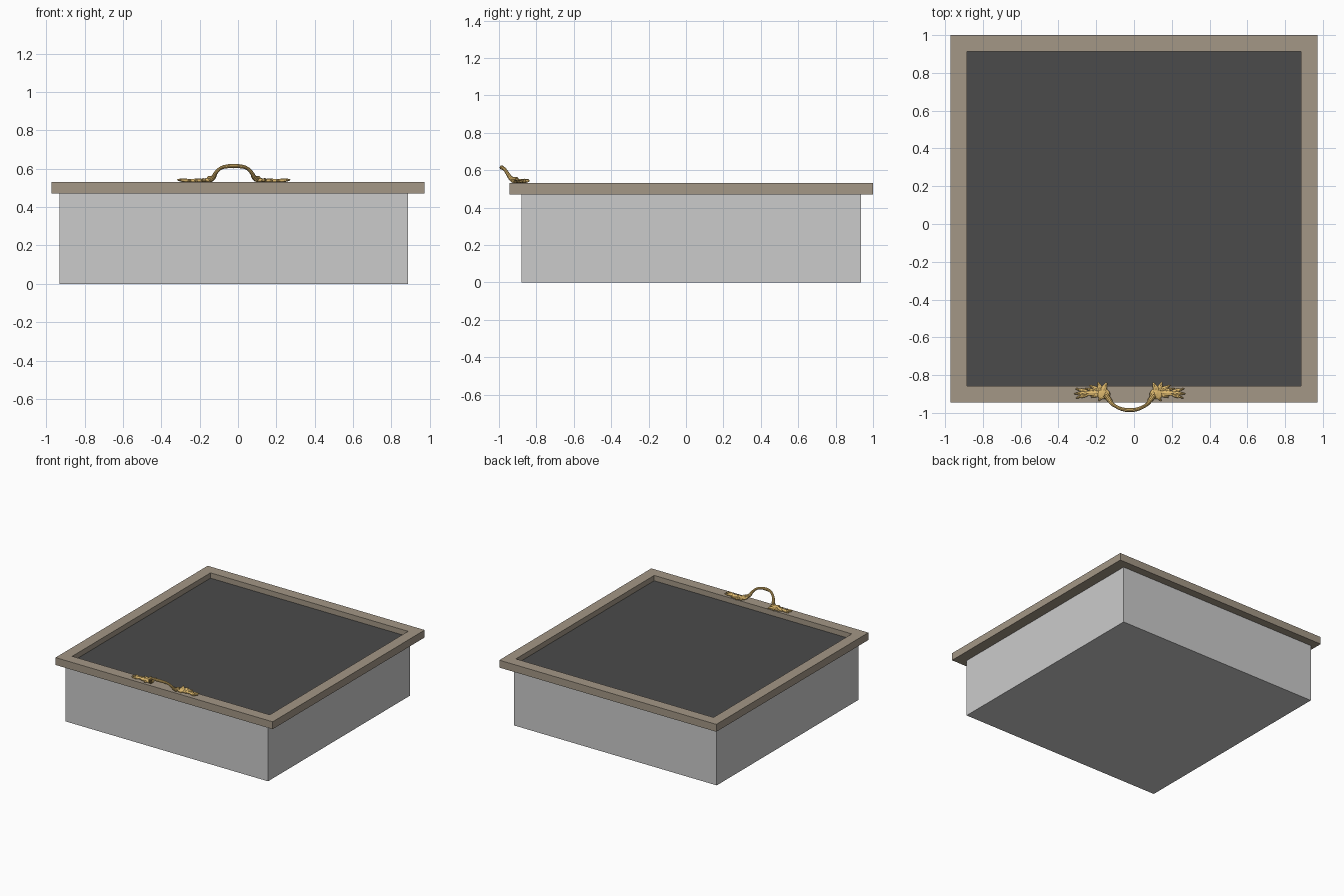
import bpy, bmesh
from math import radians, sin, cos, pi
from mathutils import Matrix, Vector

if "Cube" in bpy.data.objects:
    bpy.data.objects.remove(bpy.data.objects["Cube"])


def material(name, rgb):
    m = bpy.data.materials.new(name)
    m.diffuse_color = (*rgb, 1)
    m.use_nodes = True
    m.node_tree.nodes["Principled BSDF"].inputs["Base Color"].default_value = m.diffuse_color
    return m


def add_object(name, bm, mat=None, smooth=False):
    bmesh.ops.recalc_face_normals(bm, faces=bm.faces)
    me = bpy.data.meshes.new(name)
    bm.to_mesh(me)
    bm.free()
    ob = bpy.data.objects.new(name, me)
    bpy.context.collection.objects.link(ob)
    if mat:
        me.materials.append(mat)
    if smooth:
        me.shade_smooth()
    return ob


def box(name, x0, x1, y0, y1, z0, z1, mat=None):
    bm = bmesh.new()
    bmesh.ops.create_cube(bm, size=1)
    for v in bm.verts:
        v.co = ((x0 + x1) / 2 + v.co.x * (x1 - x0),
                (y0 + y1) / 2 + v.co.y * (y1 - y0),
                (z0 + z1) / 2 + v.co.z * (z1 - z0))
    return add_object(name, bm, mat)


wood = material("frame_brown", (0.37, 0.31, 0.24))
dark = material("panel_dark", (0.07, 0.07, 0.07))
gold = material("handle_gold", (0.75, 0.5, 0.16))

# Box body and recessed panel
box("body", -0.93, 0.885, -0.88, 0.935, 0, 0.47)
box("panel", -0.885, 0.885, -0.857, 0.912, 0.47, 0.487, dark)

# Frame: a one-piece rectangular ring
bm = bmesh.new()
loops = []
for x, y0, y1, z in ((0.972, -0.945, 1.0, 0.47), (0.972, -0.945, 1.0, 0.53),
                     (0.885, -0.857, 0.912, 0.53), (0.885, -0.857, 0.912, 0.47)):
    loops.append([bm.verts.new(p) for p in
                  ((-x, y0, z), (x, y0, z), (x, y1, z), (-x, y1, z))])
for i in range(4):
    a, b = loops[i], loops[(i + 1) % 4]
    for j in range(4):
        k = (j + 1) % 4
        bm.faces.new((a[j], a[k], b[k], b[j]))
add_object("frame", bm, wood)

# Handle
CX = -0.022


def leaf(bm, x, y, z, length, width, height, angle, curl=0.0, side=1):
    """Pointed, ridged leaf; x is measured from the handle centre."""
    new = bmesh.ops.create_uvsphere(bm, u_segments=16, v_segments=10, radius=1)["verts"]
    rot = Matrix.Rotation(radians(angle), 3, "Z")
    for v in new:
        p = v.co.copy()
        w = 0.85 - 0.35 * p.x + 0.12 * sin(9 * p.x)
        ridge = 1 - 0.3 * abs(sin(4 * p.y))
        q = rot @ Vector((p.x * length / 2, p.y * width / 2 * w, 0))
        v.co = (CX + side * (x + q.x), y + q.y,
                z + p.z * height / 2 * ridge + curl * max(p.x, 0) ** 2)


# Leaves: x, y, z, length, width, height, angle, curl
leaves = [
    (0.200, -0.895, 0.538, 0.130, 0.036, 0.020, -4, 0.0),
    (0.140, -0.893, 0.540, 0.070, 0.075, 0.026, 80, 0.0),
    (0.135, -0.866, 0.543, 0.060, 0.034, 0.022, 115, 0.004),
    (0.160, -0.862, 0.541, 0.055, 0.030, 0.020, 70, 0.003),
    (0.185, -0.868, 0.540, 0.070, 0.026, 0.018, 25, 0.002),
    (0.205, -0.878, 0.539, 0.070, 0.020, 0.016, 12, 0.0),
    (0.118, -0.915, 0.544, 0.058, 0.032, 0.026, -110, 0.003),
    (0.150, -0.915, 0.540, 0.055, 0.026, 0.018, -55, 0.0),
    (0.178, -0.908, 0.539, 0.060, 0.022, 0.016, -20, 0.0),
    (0.255, -0.880, 0.539, 0.070, 0.022, 0.016, 14, 0.003),
    (0.260, -0.897, 0.540, 0.070, 0.022, 0.018, -3, 0.003),
    (0.252, -0.912, 0.539, 0.070, 0.020, 0.016, -16, 0.003),
]
for side, label in ((-1, "left"), (1, "right")):
    bm = bmesh.new()
    for args in leaves:
        leaf(bm, *args, side=side)
    add_object(f"handle_leaf_plate_{label}", bm, gold, True)

# Bail: a tilted arch, swept from a half profile mirrored in x
half = [(0.128, -0.905, 0.549, 1.5), (0.108, -0.932, 0.553, 1.3),
        (0.094, -0.952, 0.578, 1.0), (0.070, -0.968, 0.602, 0.9),
        (0.038, -0.981, 0.612, 1.0)]
path = [(-x, y, z, r) for x, y, z, r in half] + [(0, -0.985, 0.614, 1.15)] + half[::-1]
curve = bpy.data.curves.new("handle_bail", "CURVE")
curve.dimensions = "3D"
curve.bevel_depth = 0.010
curve.bevel_resolution = 3
curve.resolution_u = 8
curve.use_fill_caps = True
sp = curve.splines.new("BEZIER")
sp.bezier_points.add(len(path) - 1)
for bp, (x, y, z, r) in zip(sp.bezier_points, path):
    bp.co = (CX + x, y, z)
    bp.radius = r
    bp.handle_left_type = bp.handle_right_type = "AUTO"
bail = bpy.data.objects.new("handle_bail", curve)
bpy.context.collection.objects.link(bail)
curve.materials.append(gold)
bpy.context.view_layer.objects.active = bail
bail.select_set(True)
bpy.ops.object.convert(target="MESH")
bpy.ops.object.shade_smooth_by_angle()
